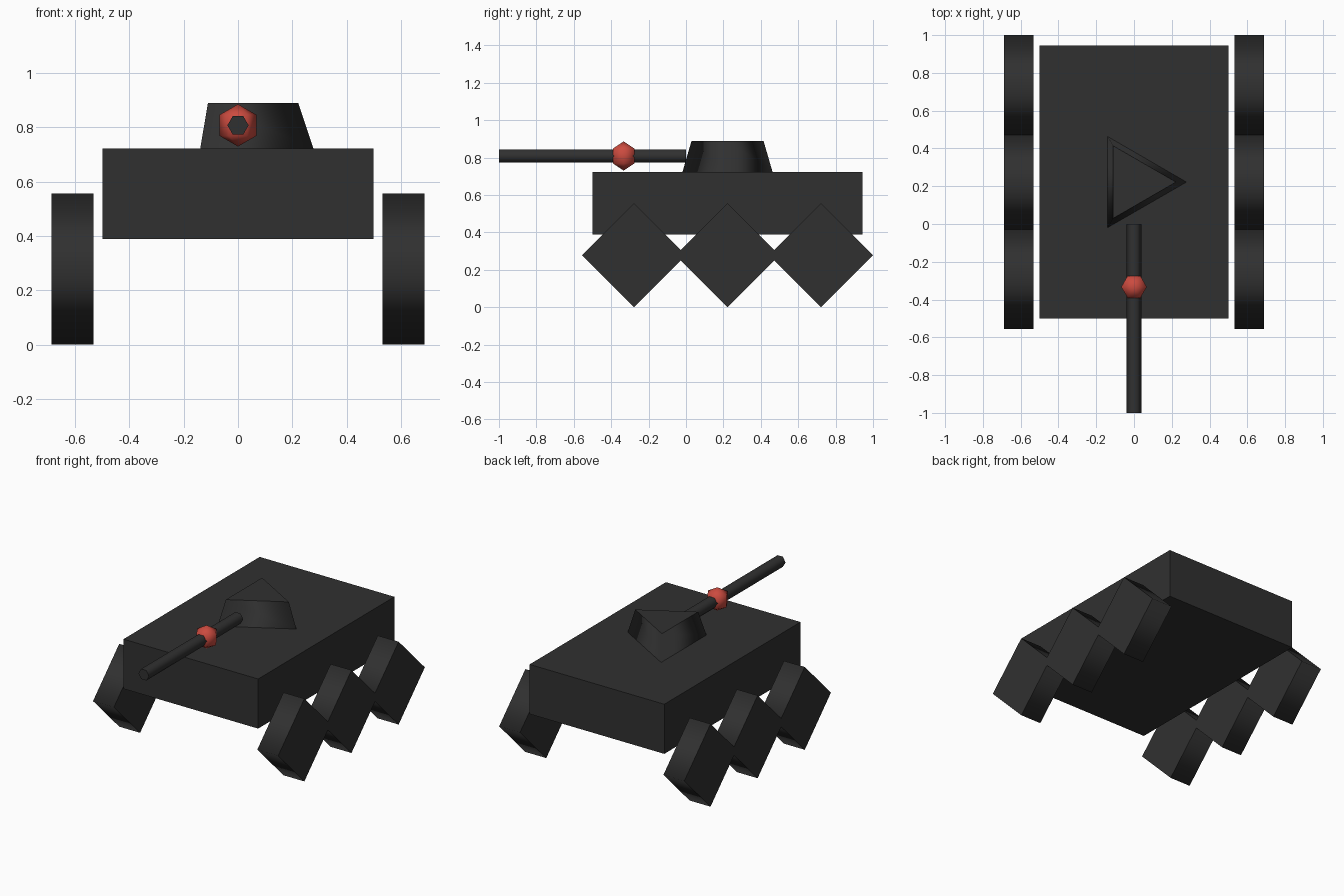
import bpy
import bmesh
from math import pi, radians
from mathutils import Matrix

cube = bpy.data.objects.get("Cube")
if cube:
    bpy.data.objects.remove(cube)


def material(name, colour):
    mat = bpy.data.materials.new(name)
    mat.use_nodes = True
    mat.diffuse_color = colour
    mat.node_tree.nodes["Principled BSDF"].inputs["Base Color"].default_value = colour
    return mat


dark_grey = material("dark grey", (0.03, 0.03, 0.03, 1))
red = material("red", (0.6, 0.07, 0.05, 1))


def add_part(name, bm, mat, location, rotation=None):
    if rotation:
        bm.transform(rotation)
    bmesh.ops.recalc_face_normals(bm, faces=bm.faces[:])
    mesh = bpy.data.meshes.new(name)
    bm.to_mesh(mesh)
    bm.free()
    mesh.materials.append(mat)
    obj = bpy.data.objects.new(name, mesh)
    obj.location = location
    bpy.context.collection.objects.link(obj)
    return obj


def prism(sides, bottom, top, depth):
    """Upright prism with softly shaded sides and crisp flat caps."""
    bm = bmesh.new()
    bmesh.ops.create_cone(bm, cap_ends=True, segments=sides,
                          radius1=bottom, radius2=top, depth=depth)
    # Put the first corner on +x
    first = max(bm.verts, key=lambda v: (round(v.co.x, 4), v.co.y))
    if abs(first.co.y) > 0.001:
        bm.transform(Matrix.Rotation(pi / 2, 4, "Z"))
    if sides == 3 and min(v.co.x for v in bm.verts) < -0.9 * bottom:
        bm.transform(Matrix.Rotation(pi, 4, "Z"))
    for face in bm.faces:
        cap = abs(face.normal.z) > 0.9 or len({round(v.co.z, 4) for v in face.verts}) == 1
        face.smooth = not cap
        if cap:
            for edge in face.edges:
                edge.smooth = False
    return bm


# Hull
bm = bmesh.new()
bmesh.ops.create_cube(bm, size=1)
bmesh.ops.scale(bm, vec=(1, 1.445, 0.333), verts=bm.verts)
add_part("hull", bm, dark_grey, (0, 0.222, 0.556))

# Turret
add_part("turret", prism(3, 0.278, 0.222, 0.167), dark_grey, (0, 0.222, 0.806))

# Gun barrel, lying along y
add_part("gun_barrel", prism(6, 0.039, 0.039, 1), dark_grey, (0, -0.5, 0.808),
         Matrix.Rotation(radians(90), 4, "X"))

# Barrel ball
bm = bmesh.new()
bmesh.ops.create_uvsphere(bm, u_segments=6, v_segments=3, radius=0.078)
if max(v.co.x for v in bm.verts) < max(v.co.y for v in bm.verts):
    bm.transform(Matrix.Rotation(pi / 2, 4, "Z"))
for face in bm.faces:
    face.smooth = True
add_part("barrel_ball", bm, red, (0, -0.333, 0.808))

# Diamond wheels, three per side
for side, x in (("left", 0.61), ("right", -0.61)):
    for place, y in (("front", -0.278), ("middle", 0.222), ("rear", 0.722)):
        add_part(f"{side}_{place}_wheel", prism(4, 0.278, 0.278, 0.155), dark_grey,
                 (x, y, 0.278), Matrix.Rotation(radians(90), 4, "Y"))
